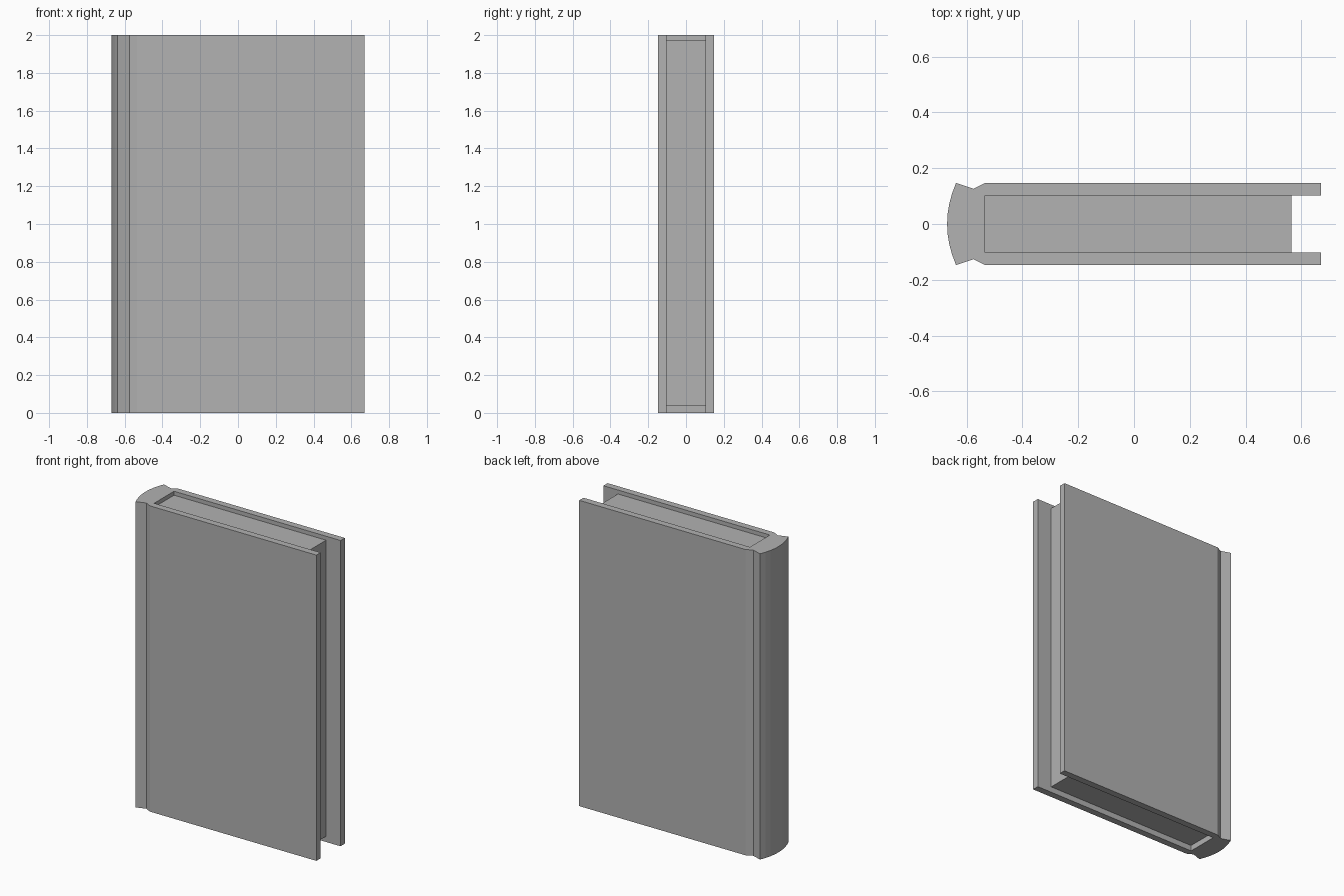
import bpy
import bmesh

cube = bpy.data.objects.get("Cube")
if cube:
    bpy.data.objects.remove(cube, do_unlink=True)

# One plain grey for the whole book
grey = bpy.data.materials.new("plain_grey")
grey.use_nodes = True
color = (0.445, 0.445, 0.445, 1.0)
grey.diffuse_color = color
grey.node_tree.nodes["Principled BSDF"].inputs["Base Color"].default_value = color

HEIGHT = 2.0
EDGE = 0.67          # fore edge of the covers, and back of the spine
HALF = 0.147         # half the total thickness
INNER = 0.103        # half the page thickness
HINGE = -0.535       # where the spine meets the pages


def extrude_profile(name, points, bottom, top):
    """Extrude a closed plan outline upward into a solid."""
    bm = bmesh.new()
    face = bm.faces.new([bm.verts.new((x, y, bottom)) for x, y in points])
    result = bmesh.ops.extrude_face_region(bm, geom=[face])
    verts = [v for v in result["geom"] if isinstance(v, bmesh.types.BMVert)]
    bmesh.ops.translate(bm, verts=verts, vec=(0, 0, top - bottom))
    bmesh.ops.recalc_face_normals(bm, faces=bm.faces)
    mesh = bpy.data.meshes.new(name)
    bm.to_mesh(mesh)
    bm.free()
    mesh.materials.append(grey)
    obj = bpy.data.objects.new(name, mesh)
    bpy.context.collection.objects.link(obj)
    return obj


# Cover: two boards, pressed hinge grooves and a rounded spine in one outline
back_half = [(HINGE, INNER), (EDGE, INNER), (EDGE, HALF),
             (HINGE, HALF), (-0.575, 0.126)]
steps = 8
spine = []
for i in range(steps + 1):
    t = 1 - 2 * i / steps
    spine.append((-EDGE + 0.032 * t * t, HALF * t))
front_half = [(x, -y) for x, y in reversed(back_half)]
extrude_profile("cover", back_half + spine + front_half, 0, HEIGHT)

# Page block, set in from the cover's top, bottom and fore edge
pages = [(HINGE, -INNER), (0.565, -INNER), (0.565, INNER), (HINGE, INNER)]
extrude_profile("pages", pages, 0.037, 1.974)
